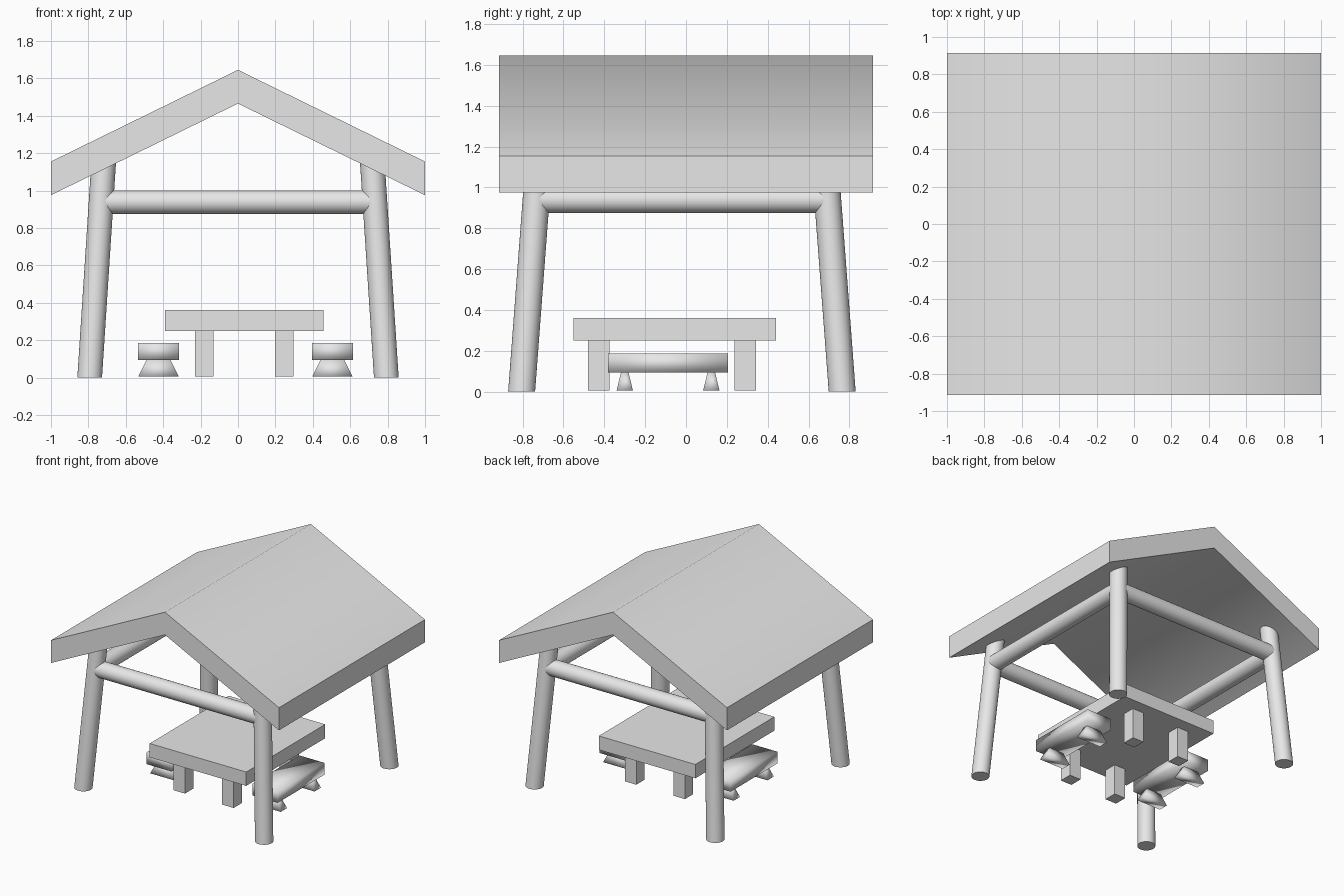
import bpy, bmesh, math
from mathutils import Matrix, Vector

if "Cube" in bpy.data.objects:
    bpy.data.objects.remove(bpy.data.objects["Cube"], do_unlink=True)

grey = bpy.data.materials.new("light_grey")
grey.use_nodes = True
colour = (0.8, 0.8, 0.8, 1)
grey.diffuse_color = colour
grey.node_tree.nodes["Principled BSDF"].inputs["Base Color"].default_value = colour


def finish(name, bm, smooth_angle=None):
    """Turn a bmesh into an object; smooth edges below the given angle."""
    bmesh.ops.recalc_face_normals(bm, faces=bm.faces)
    mesh = bpy.data.meshes.new(name)
    bm.to_mesh(mesh)
    bm.free()
    mesh.materials.append(grey)
    obj = bpy.data.objects.new(name, mesh)
    bpy.context.collection.objects.link(obj)
    if smooth_angle:
        bpy.ops.object.select_all(action="DESELECT")
        obj.select_set(True)
        bpy.context.view_layer.objects.active = obj
        bpy.ops.object.shade_smooth_by_angle(angle=math.radians(smooth_angle))
    return obj


def box(name, low, high, taper=(1, 1), smooth_angle=None):
    """Box between two corners, its top scaled by taper."""
    low, high = Vector(low), Vector(high)
    size, mid = high - low, (low + high) / 2
    bm = bmesh.new()
    bmesh.ops.create_cube(bm, size=1)
    for v in bm.verts:
        if v.co.z > 0:
            v.co.x *= taper[0]
            v.co.y *= taper[1]
        v.co = v.co * size + mid
    return finish(name, bm, smooth_angle)


def rod(name, start, end, radius, level_ends=False):
    """Round log from start to end; level_ends shears it to keep flat feet."""
    start, end = Vector(start), Vector(end)
    axis = end - start
    depth = axis.z if level_ends else axis.length
    bm = bmesh.new()
    bmesh.ops.create_cone(bm, cap_ends=True, segments=32, radius1=radius,
                          radius2=radius, depth=depth)
    if level_ends:
        turn = Matrix.Identity(4)
        turn[0][2], turn[1][2] = axis.x / axis.z, axis.y / axis.z
    else:
        turn = axis.to_track_quat("Z", "Y").to_matrix().to_4x4()
    bm.transform(Matrix.Translation((start + end) / 2) @ turn)
    return finish(name, bm, 40)


# Gabled roof: chevron profile extruded front to back, ridge smoothed
bm = bmesh.new()
profile = [(-1, 0.975), (0, 1.465), (1, 0.975), (1, 1.155), (0, 1.645), (-1, 1.155)]
rings = [[bm.verts.new((x, y, z)) for x, z in profile] for y in (-0.915, 0.915)]
for ring in rings:
    bm.faces.new(ring)
for i in range(len(profile)):
    j = (i + 1) % len(profile)
    bm.faces.new((rings[0][i], rings[0][j], rings[1][j], rings[1][i]))
finish("roof", bm, 60)

sides = (("left", 1), ("right", -1))
ends = (("front", -1), ("back", 1))
shift = -0.02

# Leaning posts
for side, sx in sides:
    for end, sy in ends:
        rod(f"{end}_{side}_post", (sx * 0.793, sy * 0.785 + shift, 0),
            (sx * 0.717, sy * 0.697 + shift, 1.17), 0.066, level_ends=True)

# Cross beams joining the posts
bx, by, bz = 0.732, 0.713, 0.938
for end, sy in ends:
    y = sy * by + shift
    rod(f"{end}_beam", (-bx, y, bz), (bx, y, bz), 0.063)
for side, sx in sides:
    rod(f"{side}_beam", (sx * bx, shift - by, bz), (sx * bx, shift + by, bz), 0.063)

# Table
box("table_top", (-0.39, -0.55, 0.25), (0.457, 0.44, 0.36))
for side, x in (("left", 0.247), ("right", -0.18)):
    for end, y in (("front", -0.427), ("back", 0.29)):
        box(f"table_{end}_{side}_leg", (x - 0.05, y - 0.052, 0.005),
            (x + 0.05, y + 0.052, 0.255))

# Benches with softly shaded seats and tapered feet
for side, x in (("left", 0.505), ("right", -0.425)):
    box(f"{side}_bench_seat", (x - 0.11, -0.382, 0.093), (x + 0.11, 0.206, 0.186),
        smooth_angle=180)
    for end, y in (("front", -0.3), ("back", 0.124)):
        box(f"{side}_bench_{end}_foot", (x - 0.108, y - 0.04, 0.005),
            (x + 0.108, y + 0.04, 0.096), taper=(0.58, 0.45), smooth_angle=180)
